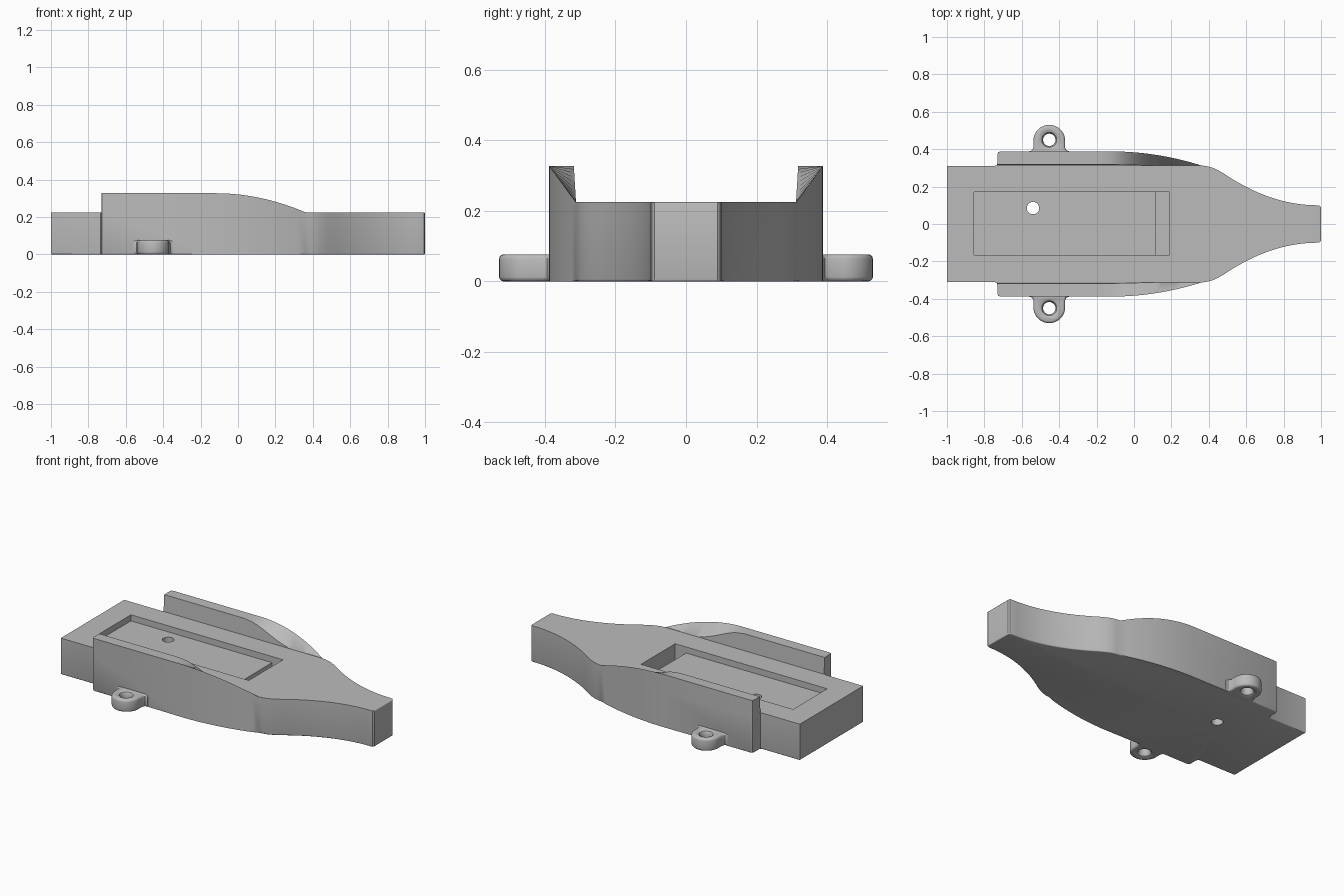
import bpy
import bmesh
from math import cos, sin, pi

cube = bpy.data.objects.get("Cube")
if cube:
    bpy.data.objects.remove(cube, do_unlink=True)

gray = bpy.data.materials.new("plain gray")
gray.use_nodes = True
color = (0.5, 0.5, 0.5, 1)
gray.diffuse_color = color
gray.node_tree.nodes["Principled BSDF"].inputs["Base Color"].default_value = color

DECK = 0.225      # height of the flat deck
SIDE = 0.388      # half width across the rails
HULL = 0.311      # half width of the plain hull
RAIL_START = -0.73
CURVE_START = -0.12
CURVE_END = 0.36


def make_object(name, bm):
    bmesh.ops.recalc_face_normals(bm, faces=bm.faces[:])
    mesh = bpy.data.meshes.new(name)
    bm.to_mesh(mesh)
    bm.free()
    mesh.materials.append(gray)
    obj = bpy.data.objects.new(name, mesh)
    bpy.context.collection.objects.link(obj)
    return obj


def prism(points, low, high):
    bm = bmesh.new()
    face = bm.faces.new([bm.verts.new((x, y, low)) for x, y in points])
    result = bmesh.ops.extrude_face_region(bm, geom=[face])
    for item in result["geom"]:
        if isinstance(item, bmesh.types.BMVert):
            item.co.z = high
    return bm


def round_edges(bm, rule, size):
    edges = [e for e in bm.edges if rule(e.verts[0].co, e.verts[1].co)]
    bmesh.ops.bevel(bm, geom=edges, offset=size, segments=3, profile=0.5,
                    affect='EDGES', clamp_overlap=True)


def box(x1, x2, y1, y2, z1, z2):
    return make_object("cutter", prism([(x1, y1), (x2, y1), (x2, y2), (x1, y2)], z1, z2))


def lathe(x, y, profile, sides=32):
    # Closed turned solid, used to drill holes
    bm = bmesh.new()
    rings = [[bm.verts.new((x + r * cos(2 * pi * i / sides), y + r * sin(2 * pi * i / sides), z))
              for i in range(sides)] for r, z in profile]
    bm.faces.new(rings[0])
    bm.faces.new(rings[-1])
    for a, b in zip(rings, rings[1:]):
        for i in range(sides):
            j = (i + 1) % sides
            bm.faces.new((a[i], a[j], b[j], b[i]))
    return make_object("cutter", bm)


def cut(obj, cutter):
    cutter.hide_render = True
    mod = obj.modifiers.new("cut", 'BOOLEAN')
    mod.operation = 'DIFFERENCE'
    mod.solver = 'EXACT'
    mod.object = cutter
    bpy.context.view_layer.objects.active = obj
    bpy.ops.object.modifier_apply(modifier=mod.name)
    bpy.data.objects.remove(cutter, do_unlink=True)


def smooth(obj):
    bpy.ops.object.select_all(action='DESELECT')
    obj.select_set(True)
    bpy.context.view_layer.objects.active = obj
    bpy.ops.object.shade_smooth_by_angle(angle=0.6)


def blend(x):
    return min(max((x - CURVE_START) / (CURVE_END - CURVE_START), 0), 1)


def outer_y(x):
    return SIDE - (SIDE - HULL - 0.002) * blend(x) ** 2


def outer_z(x):
    return 0.327 - (0.327 - DECK) * blend(x) ** 2


def inner_z(x):
    t = min(max((x + 0.18) / 0.34, 0), 1)
    return 0.327 - (0.325 - DECK) * t * t * (3 - 2 * t)


# Hull: half outline swept from tail to nose, then mirrored
steps = [CURVE_START + (CURVE_END - CURVE_START) * i / 14 for i in range(15)]
half = [(-1, HULL), (-0.745, HULL), (-0.734, 0.315), (RAIL_START, 0.326),
        (RAIL_START, 0.373), (-0.726, 0.384), (-0.715, SIDE)]
half += [(x, outer_y(x)) for x in steps]
half += [(0.39, 0.309), (0.42, 0.301), (0.45, 0.287)]
half += [(x, 0.1 + 0.17 * ((0.98 - x) / 0.5) ** 2) for x in [0.48 + i * 0.0385 for i in range(14)]]
half += [(0.994, 0.097), (1, 0.089)]
outline = half + [(x, -y) for x, y in reversed(half)]
bm = prism(outline, 0, DECK)
round_edges(bm, lambda a, b: max(a.z, b.z) < 0.001 or (min(a.x, b.x) > 0.999 and a.z == b.z), 0.01)
hull = make_object("hull", bm)

# Shallow tray with a deeper slot at its front end, and a drain hole
cut(hull, box(-0.855, 0.19, -0.165, 0.17, 0.187, 0.4))
cut(hull, box(0.115, 0.19, -0.165, 0.17, 0.11, 0.4))
cut(hull, lathe(-0.54, 0.085, [(0.033, -0.1), (0.033, 0.3)]))
smooth(hull)

for side, label in ((1, "left"), (-1, "right")):
    # Rail: four-cornered sections whose top scoops down toward the nose
    bm = bmesh.new()
    stations = [(RAIL_START, 0.373), (-0.726, 0.384), (-0.715, SIDE), (-0.18, SIDE)]
    stations += [(x, outer_y(x)) for x in steps]
    rings = []
    for x, y in stations:
        top = inner_z(x)
        lean = 0.006 * (top - DECK) / 0.1
        corners = [(0.312, DECK), (y, DECK), (y, outer_z(x) + 0.0005), (0.312 + lean, top)]
        rings.append([bm.verts.new((x, side * cy, cz)) for cy, cz in corners])
    for a, b in zip(rings, rings[1:]):
        for i in range(4):
            j = (i + 1) % 4
            bm.faces.new((a[i], a[j], b[j], b[i]))
    bm.faces.new(rings[0])
    bm.faces.new(rings[-1])
    smooth(make_object(label + "_rail", bm))

    # Mounting lug: rounded tab flared where it meets the wall
    cx, cy, r = -0.453, 0.445, 0.085
    flare = [(r + 0.02, 0.36), (r + 0.02, 0.389), (r + 0.006, 0.394), (r, 0.408)]
    tab = [(cx + dx, side * y) for dx, y in flare]
    tab += [(cx + r * cos(pi * i / 20), side * (cy + r * sin(pi * i / 20))) for i in range(21)]
    tab += [(cx - dx, side * y) for dx, y in reversed(flare)]
    bm = prism(tab, 0, 0.077)
    round_edges(bm, lambda a, b: a.z == b.z and max(abs(a.y), abs(b.y)) > 0.37, 0.018)
    lug = make_object(label + "_lug", bm)
    cut(lug, lathe(cx, side * 0.45, [(0.056, -0.01), (0.052, 0), (0.04, 0.006), (0.033, 0.02),
                                     (0.033, 0.057), (0.04, 0.071), (0.052, 0.077), (0.056, 0.09)]))
    smooth(lug)
